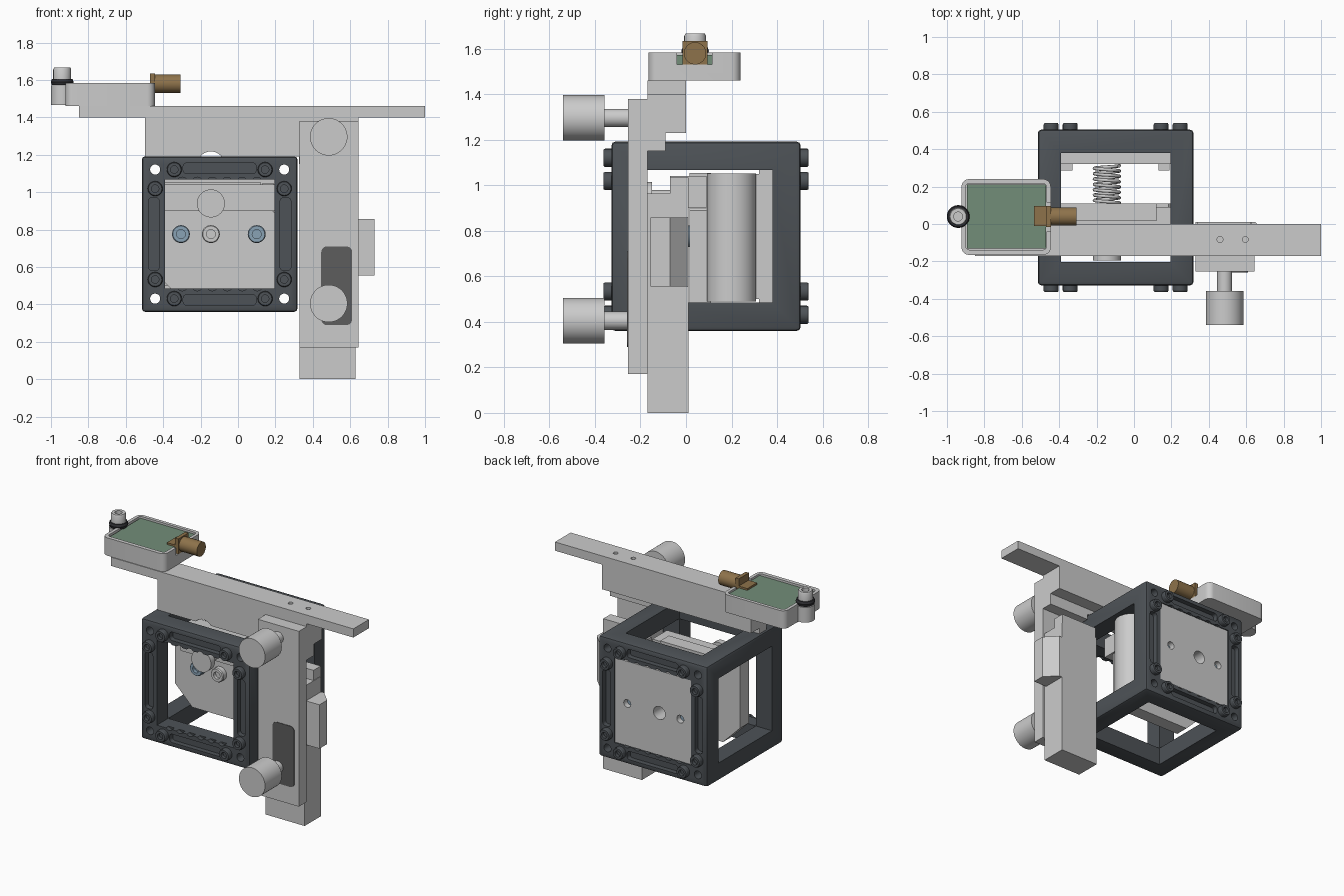
import bpy, bmesh, math
from mathutils import Matrix

if "Cube" in bpy.data.objects:
    bpy.data.objects.remove(bpy.data.objects["Cube"])

def material(name, rgb):
    m = bpy.data.materials.new(name)
    m.diffuse_color = (*rgb, 1)
    m.use_nodes = True
    m.node_tree.nodes["Principled BSDF"].inputs["Base Color"].default_value = m.diffuse_color
    return m

DARK = material("dark_plastic", (0.075, 0.085, 0.095))
BLACK = material("black_rubber", (0.03, 0.03, 0.035))
GREEN = material("board_green", (0.17, 0.27, 0.19))
BRASS = material("brass", (0.27, 0.17, 0.07))
BLUE = material("blue_steel", (0.25, 0.36, 0.46))
SLOT = material("slot_grey", (0.11, 0.11, 0.11))

def finish(name, bm, mat=None, bevel=0, segs=2):
    bmesh.ops.recalc_face_normals(bm, faces=bm.faces)
    me = bpy.data.meshes.new(name)
    bm.to_mesh(me)
    bm.free()
    ob = bpy.data.objects.new(name, me)
    bpy.context.collection.objects.link(ob)
    if mat:
        me.materials.append(mat)
    if bevel:
        b = ob.modifiers.new("bevel", 'BEVEL')
        b.width, b.segments = bevel, segs
        apply(ob, b)
    return ob

def activate(ob):
    bpy.ops.object.select_all(action='DESELECT')
    ob.select_set(True)
    bpy.context.view_layer.objects.active = ob

def apply(ob, mod):
    activate(ob)
    bpy.ops.object.modifier_apply(modifier=mod.name)

def smooth(ob):
    activate(ob)
    bpy.ops.object.shade_smooth_by_angle(angle=math.radians(30))

def box(name, x, y, z, mat=None, bevel=0):
    bm = bmesh.new()
    bmesh.ops.create_cube(bm, size=1)
    for v in bm.verts:
        v.co = [(a + b) / 2 + c * (b - a) for (a, b), c in zip((x, y, z), v.co)]
    return finish(name, bm, mat, bevel)

def prism(name, pts, lo, hi, axis='z', mat=None, bevel=0):
    """Extrude an outline along z (pts = x,y) or along y (pts = x,z)."""
    bm = bmesh.new()
    put = (lambda p, t: (p[0], p[1], t)) if axis == 'z' else (lambda p, t: (p[0], t, p[1]))
    f = bm.faces.new([bm.verts.new(put(p, lo)) for p in pts])
    for v in bmesh.ops.extrude_face_region(bm, geom=[f])['geom']:
        if isinstance(v, bmesh.types.BMVert):
            v.co['xyz'.index(axis)] = hi
    return finish(name, bm, mat, bevel)

AXES = {'z': Matrix(), 'y': Matrix.Rotation(-math.pi / 2, 4, 'X'),
        '-y': Matrix.Rotation(math.pi / 2, 4, 'X'), 'x': Matrix.Rotation(math.pi / 2, 4, 'Y')}

def lathe(name, at, profile, axis='z', mat=None, n=32):
    """Revolve (radius, height) points around an axis through 'at'."""
    bm = bmesh.new()
    vs = [bm.verts.new((r, 0, h)) for r, h in profile]
    es = [bm.edges.new(p) for p in zip(vs, vs[1:])]
    bmesh.ops.spin(bm, geom=vs + es, axis=(0, 0, 1), cent=(0, 0, 0), angle=2 * math.pi, steps=n)
    bmesh.ops.remove_doubles(bm, verts=bm.verts, dist=1e-5)
    bmesh.ops.transform(bm, matrix=Matrix.Translation(at) @ AXES[axis], verts=bm.verts)
    ob = finish(name, bm, mat)
    smooth(ob)
    return ob

def cyl(name, at, r, h, axis='z', mat=None, n=32):
    return lathe(name, at, [(0, 0), (r, 0), (r, h), (0, h)], axis, mat, n)

def screw(name, at, r, h, axis, mat=None):
    s = r * 0.5
    return lathe(name, at, [(0, 0), (r, 0), (r, h * .85), (r * .9, h), (s, h), (s, h * .5), (0, h * .5)], axis, mat, 20)

def cut(ob, cutters):
    for c in cutters:
        m = ob.modifiers.new("cut", 'BOOLEAN')
        m.operation, m.solver, m.object = 'DIFFERENCE', 'EXACT', c
        apply(ob, m)
        bpy.data.objects.remove(c)

def rounded(x0, x1, y0, y1, r, n=6):
    pts = []
    for k, (cx, cy) in enumerate([(x1 - r, y1 - r), (x0 + r, y1 - r), (x0 + r, y0 + r), (x1 - r, y0 + r)]):
        for i in range(n + 1):
            a = math.pi / 2 * (k + i / n)
            pts.append((cx + r * math.cos(a), cy + r * math.sin(a)))
    return pts

# Cube cage: hollow frame with six windows
CX, CY, CZ = -0.098, 0.088, 0.776
W, O = 0.416, 0.292
cage = box("cube_cage", (CX - W, CX + W), (CY - W, CY + W), (CZ - W, CZ + W), DARK, 0.018)
big, win = (-1, 1), (-O, O)
sh = lambda c, t: (c + t[0], c + t[1])
cuts = [box("c", sh(CX, a), sh(CY, b), sh(CZ, c)) for a, b, c in
        [(big, win, win), (win, big, win), (win, win, big)]]
for s in (-1, 1):
    yf = CY + s * W
    yr = (yf - 0.035, yf + 0.035)
    for t in (-1, 1):
        d = t * 0.352
        cuts.append(prism("c", rounded(CX - .195, CX + .195, CZ + d - .029, CZ + d + .029, .02), *yr, 'y'))
        cuts.append(prism("c", rounded(CX + d - .029, CX + d + .029, CZ - .195, CZ + .195, .02), *yr, 'y'))
        # scalloped window edges
        for i in range(6):
            cuts.append(cyl("c", (CX - .2 + i * .08, yf - .03, CZ + t * (O - .018)), 0.03, 0.06, 'y', n=12))
for sx in (-1, 1):
    for sz in (-1, 1):
        cuts.append(cyl("c", (CX + sx * .345, -1, CZ + sz * .345), 0.027, 2, 'y', n=20))
cut(cage, cuts)
smooth(cage)

# Cage screws, two beside every corner on front and back
for ax, y in (('-y', CY - W + .01), ('y', CY + W - .01)):
    for sx in (-1, 1):
        for sz in (-1, 1):
            for a, b in ((.345, .243), (.243, .345)):
                screw("cage_screw", (CX + sx * a, y, CZ + sz * b), 0.04, 0.045, ax, DARK)

# Rear plate with an offset centre hole, two pins and inner lips
rear = box("rear_plate", (-.39, .194), (.32, .498), (.485, 1.067))
cut(rear, [cyl("c", (x, .2, CZ), r, .5, 'y', n=24) for x, r in ((-.305, .027), (-.145, .045), (.1, .027))])
for x in (-.305, .1):
    cyl("rear_pin", (x, .33, CZ), .026, .13, 'y', BLUE, 20)
for x in ((-.39, -.33), (.13, .19)):
    box("rear_plate_lip", x, (.285, .325), (.5, 1.05))

# Moving stage inside the cage, reaching into the left window
prism("stage_plate", [(-.36, .485), (.194, .485), (.194, .89), (.184, .9), (.12, .9), (.12, 1.055),
                      (-.49, 1.055), (-.49, .615)], 0.015, .11, 'y')
box("stage_block", (-.39, .194), (-.07, .09), (.9, 1.04))
lathe("stage_knob", (-.145, -.07, .94), [(0, 0), (.04, 0), (.04, .08), (.075, .08), (.075, .125), (0, .125)], '-y')
for x, m in ((-.305, BLUE), (-.145, None), (.1, BLUE)):
    screw("stage_screw", (x, 0.02, CZ), 0.048, 0.045, '-y', m)

# Side cover bulging outward in the cage's right window
prism("side_cover", [(.2 + .1 * math.sin(math.pi * i / 24), .2 - .108 * math.cos(math.pi * i / 24))
                     for i in range(25)], .49, 1.053)
smooth(bpy.context.scene.objects["side_cover"])

# Compression spring
cu = bpy.data.curves.new("spring", 'CURVE')
cu.dimensions, cu.bevel_depth, cu.bevel_resolution = '3D', 0.009, 2
sp = cu.splines.new('POLY')
N, TURNS = 168, 7
sp.points.add(N)
for i, p in enumerate(sp.points):
    a = 2 * math.pi * TURNS * i / N
    p.co = (-.145 + .067 * math.cos(a), .112 + .2 * i / N, CZ + .067 * math.sin(a), 1)
bpy.context.collection.objects.link(bpy.data.objects.new("spring", cu))

# Top bar and hanging block with an arched relief
bar = box("top_bar", (-.85, 1.0), (-.17, 0), (1.4, 1.46))
cut(bar, [cyl("c", (x, -.083, 1.42), .016, .1, n=16) for x in (.46, .595)])
block = prism("hanging_block", [(-.497, 1.19), (.325, 1.19), (.325, 1.15), (.643, 1.15), (.643, 1.4), (-.497, 1.4)],
              -.17, -.09, 'y')
cut(block, [cyl("c", (-.145, -.3, 1.145), .073, .5, 'y')])
box("hanging_block_rear", (-.497, .643), (-.09, 0), (1.23, 1.4))

# Vertical slide: front plate with dark slot panel, column and side clamp
box("slide_plate", (.33, .643), (-.255, -.17), (.17, 1.38))
prism("slide_slot", rounded(.445, .61, .29, .71, .03), -.259, -.24, 'y', SLOT)
box("slide_column", (.33, .628), (-.17, .01), (0, .965))
box("slide_column_top", (.34, .625), (-.07, .01), (.96, 1.035))
prism("side_clamp", [(.6, -.155), (.73, -.155), (.73, -.07), (.65, .01), (.6, .01)], .555, .858)

# Thumb knobs
for z in (.405, 1.296):
    lathe("thumb_knob", (.485, -.17, z),
          [(0, 0), (.04, 0), (.04, .188), (.1, .188), (.1, .37), (0, .37)], '-y', n=48)

# Electronics tray with an ear for the fixing screw
tray = prism("board_tray", rounded(-.922, -.445, -.165, .24, .04), 1.46, 1.583)
cut(tray, [prism("c", rounded(-.9, -.467, -.138, .217, .02), 1.525, 1.7),
           box("c", (-.52, -.4), (-.04, .115), (1.53, 1.7))])
smooth(tray)
cyl("tray_ear", (-.94, .04, 1.465), .06, .105)
box("circuit_board", (-.893, -.47), (-.132, .212), (1.52, 1.572), GREEN)
lathe("rubber_ring", (-.94, .04, 1.59), [(0, -.018), (.055, -.018), (.061, 0), (.055, .016), (0, .016)], mat=BLACK)
screw("tray_screw", (-.94, .04, 1.6), .048, .066, 'z')

# Brass connector at the edge of the board
box("connector_tab", (-.535, -.45), (-.012, .095), (1.57, 1.585), BRASS)
box("connector_flange", (-.47, -.445), (-.015, .095), (1.53, 1.635), BRASS)
cyl("connector_barrel", (-.45, .04, 1.58), .049, .142, 'x', BRASS)
